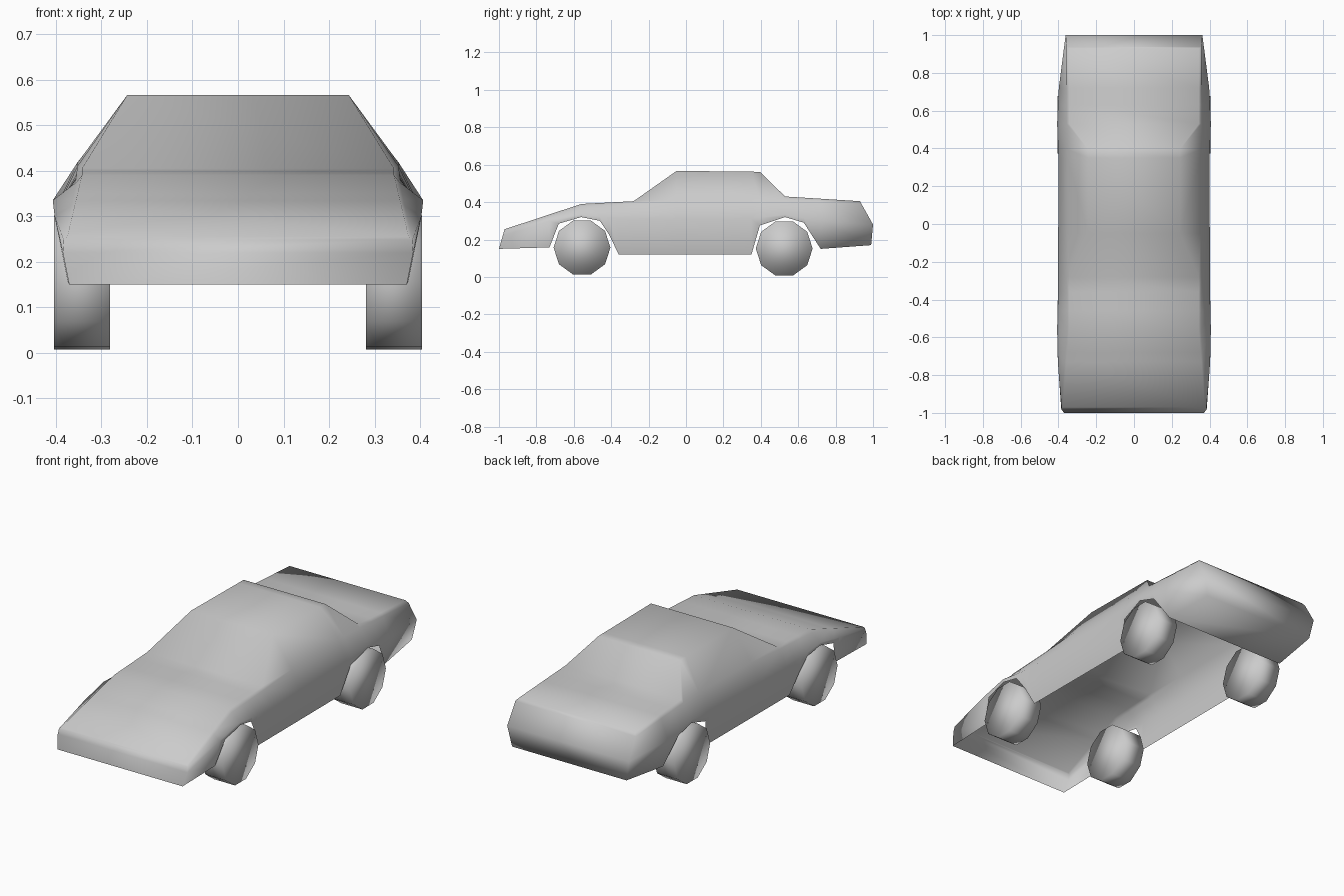
import bpy, bmesh, math
from mathutils import Matrix

old = bpy.data.objects.get("Cube")
if old:
    bpy.data.objects.remove(old, do_unlink=True)

grey = bpy.data.materials.new("plain_grey")
grey.use_nodes = True
colour = (0.6, 0.6, 0.6, 1)
grey.diffuse_color = colour
grey.node_tree.nodes["Principled BSDF"].inputs["Base Color"].default_value = colour


def finish(name, bm):
    """Turn a bmesh into a smooth grey object."""
    bmesh.ops.recalc_face_normals(bm, faces=bm.faces)
    for face in bm.faces:
        face.smooth = True
    mesh = bpy.data.meshes.new(name)
    bm.to_mesh(mesh)
    bm.free()
    mesh.materials.append(grey)
    obj = bpy.data.objects.new(name, mesh)
    bpy.context.collection.objects.link(obj)
    return obj


def sample(profile, y):
    """Linear interpolation along a (y, value...) profile."""
    for a, b in zip(profile, profile[1:]):
        if y <= b[0]:
            t = max(0, (y - a[0]) / (b[0] - a[0]))
            return [p + (q - p) * t for p, q in zip(a[1:], b[1:])]
    return list(profile[-1][1:])


# Lengthwise profiles of the body: y, half width, height
NOSE, TAIL = -0.97, 0.93
roof = [(NOSE, .375, .255), (-.56, .343, .39), (-.28, .343, .405), (-.05, .243, .567),
        (.395, .243, .562), (.53, .343, .43), (TAIL, .345, .405)]
belt = [(NOSE, .383, .248), (-.56, .355, .375), (-.28, .355, .392), (-.05, .353, .41),
        (.395, .353, .418), (.53, .355, .415), (TAIL, .357, .39)]
shoulder = [(NOSE, .385, .22), (-.73, .403, .30), (-.56, .407, .335), (-.36, .402, .31),
            (.35, .40, .31), (.53, .407, .335), (.72, .398, .30), (TAIL, .362, .28)]
# Lower edge with wheel arches: y, height
hem = [(NOSE, .15), (-.73, .158), (-.68, .285), (-.56, .32), (-.46, .30), (-.41, .225),
       (-.36, .12), (.35, .12), (.395, .275), (.53, .32), (.63, .29), (.72, .15), (TAIL, .17)]
nose_lean = [(.15, -1), (.255, NOSE)]
tail_lean = [(.17, .99), (.28, 1), (.405, TAIL)]

# Body shell, open underneath except below the tail
stations = sorted({p[0] for p in roof + hem})
bm = bmesh.new()
rings = []
for y in stations:
    points = [sample(p, y) for p in (roof, belt, shoulder)]
    sx, sz = points[-1]
    low = sample(hem, y)[0]
    points.append((sx - .2 * (sz - low), low))
    ring = []
    for x, z in points:
        lean = nose_lean if y == NOSE else tail_lean if y == TAIL else None
        yy = sample(lean, z)[0] if lean else y
        ring.append([bm.verts.new((side * x, yy, z)) for side in (1, -1)])
    rings.append(ring)

for y, a, b in zip(stations, rings, rings[1:]):
    bm.faces.new((a[0][0], b[0][0], b[0][1], a[0][1]))
    for row in range(3):
        for s in (0, 1):
            bm.faces.new((a[row][s], a[row + 1][s], b[row + 1][s], b[row][s]))
    if y >= .72:
        bm.faces.new((a[3][0], a[3][1], b[3][1], b[3][0]))
for ring in (rings[0], rings[-1]):
    for p, q in zip(ring, ring[1:]):
        bm.faces.new((p[0], p[1], q[1], q[0]))
finish("car_body", bm)

# Four ten-sided wheels
for end, y, z in (("front", -.556, .162), ("rear", .525, .157)):
    for side, x in (("left", .343), ("right", -.343)):
        bm = bmesh.new()
        bmesh.ops.create_cone(bm, cap_ends=True, segments=10, radius1=.152,
                              radius2=.152, depth=.123)
        turn = Matrix.Rotation(math.pi / 2, 4, 'Y')
        bmesh.ops.transform(bm, matrix=Matrix.Translation((x, y, z - .005)) @ turn,
                            verts=bm.verts)
        finish(end + "_" + side + "_wheel", bm)
